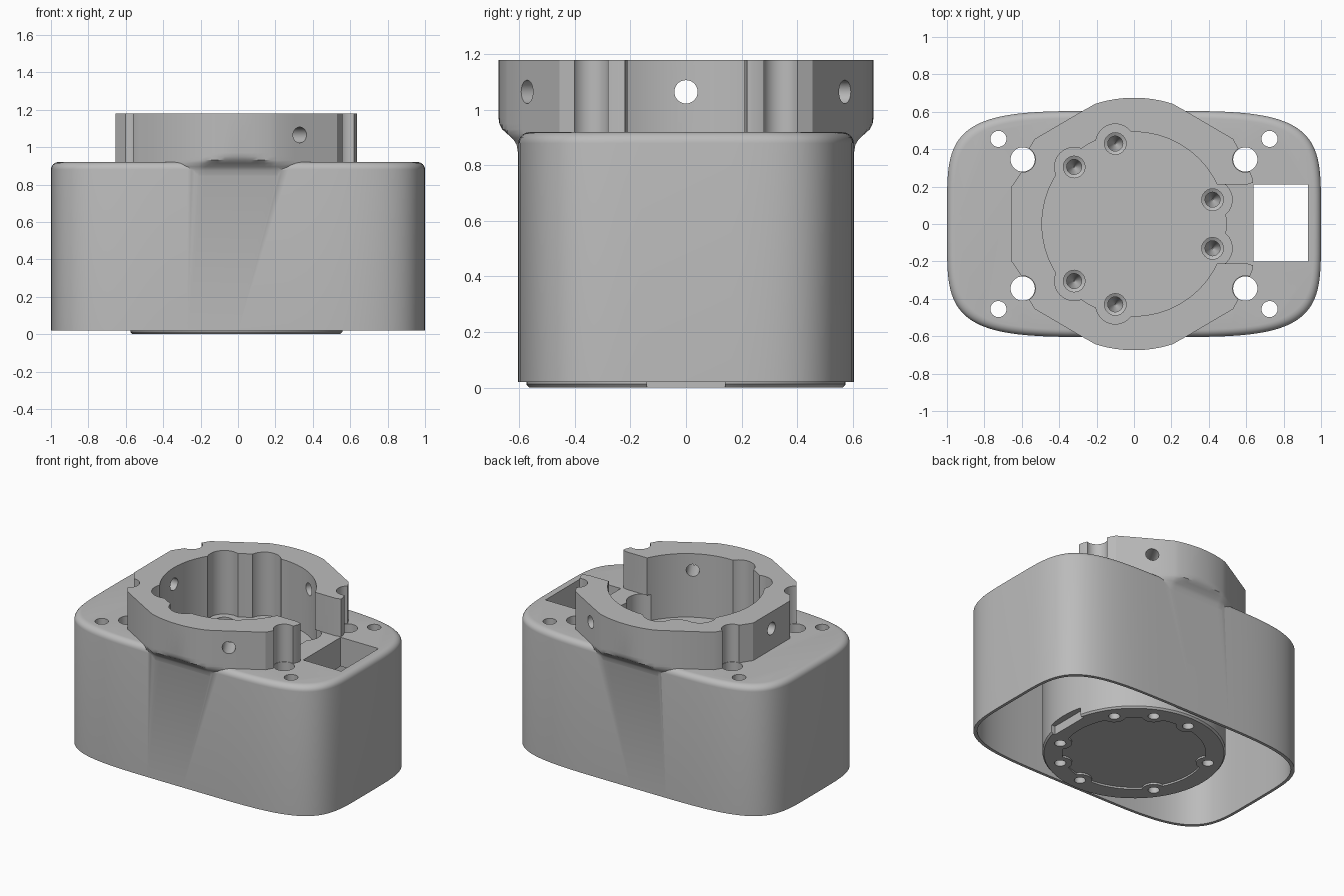
import bpy, bmesh
from math import sin, cos, pi, radians, copysign
from mathutils import Matrix, Vector

if "Cube" in bpy.data.objects:
    bpy.data.objects.remove(bpy.data.objects["Cube"], do_unlink=True)

grey = bpy.data.materials.new("plain grey")
grey.use_nodes = True
grey.diffuse_color = (0.5, 0.5, 0.5, 1)
grey.node_tree.nodes["Principled BSDF"].inputs["Base Color"].default_value = (0.5, 0.5, 0.5, 1)


def circle(r, cx=0, cy=0, n=32):
    return [(cx + r * cos(2 * pi * i / n), cy + r * sin(2 * pi * i / n)) for i in range(n)]


def oval(inset, n=128, power=4.6):
    """Rounded housing outline, pulled in by the inset."""
    def coord(v, half):
        return copysign(abs(v) ** (2 / power), v) * (half - inset)
    return [(coord(cos(2 * pi * i / n), 1.0), coord(sin(2 * pi * i / n), 0.605)) for i in range(n)]


def box(x0, x1, y0, y1):
    return [(x0, y0), (x1, y0), (x1, y1), (x0, y1)]


def loft(bm, layers, matrix=None):
    """Closed solid through (outline, z) layers from low to high."""
    rings = [[bm.verts.new(Vector((x, y, z))) for x, y in pts] for pts, z in layers]
    n = len(rings[0])
    for low, high in zip(rings, rings[1:]):
        for i in range(n):
            j = (i + 1) % n
            bm.faces.new((low[i], low[j], high[j], high[i]))
    bm.faces.new(rings[0][::-1])
    bm.faces.new(rings[-1])
    if matrix:
        bmesh.ops.transform(bm, matrix=matrix, verts=[v for r in rings for v in r])


def solid(name, *parts):
    """Object holding one or more separate lofted solids."""
    bm = bmesh.new()
    for part in parts:
        loft(bm, *part)
    mesh = bpy.data.meshes.new(name)
    bm.to_mesh(mesh)
    bm.free()
    mesh.materials.append(grey)
    ob = bpy.data.objects.new(name, mesh)
    bpy.context.collection.objects.link(ob)
    return ob


def combine(target, tool, operation):
    mod = target.modifiers.new("combine", "BOOLEAN")
    mod.operation, mod.solver, mod.object = operation, "EXACT", tool
    bpy.context.view_layer.objects.active = target
    bpy.ops.object.modifier_apply(modifier=mod.name)
    bpy.data.objects.remove(tool, do_unlink=True)


def prism(pts, z0, z1):
    return ([(pts, z0), (pts, z1)],)


corners = [(sx, sy) for sx in (-1, 1) for sy in (-1, 1)]

# Housing shell: rounded top edge, hollow underneath
edge = 0.04
rim = [(oval(edge * (1 - cos(a))), 0.88 + edge * sin(a)) for a in [i * pi / 12 for i in range(7)]]
housing = solid("housing", ([(oval(0), 0.02)] + rim,))
combine(housing, solid("hollow", prism(oval(0.02), -0.1, 0.72)), "DIFFERENCE")

# Inner drum reaching down to the base
drum = solid("drum", ([(circle(0.565, n=96), 0), (circle(0.575, n=96), 0.012),
                       (circle(0.575, n=96), 0.8)],))
combine(housing, drum, "UNION")

# Raised collar, its overhang blending into the walls
upper = [(0.635, 0), (0.635, 0.24), (0.62, 0.28), (0.59, 0.345), (0.53, 0.455), (0.3, 0.59)]
upper += [(0.675 * cos(radians(a)), 0.675 * sin(radians(a))) for a in range(72, 109, 3)]
upper += [(-0.3, 0.59), (-0.53, 0.455), (-0.6, 0.345), (-0.6, 0.28), (-0.655, 0.2)]
outline = upper + [(x, -y) for x, y in reversed(upper[1:])]


def clamped(limit):
    return [(x, max(-limit, min(limit, y))) for x, y in outline]


blend = [(0.59, 0.8), (0.606, 0.85), (0.61, 0.875), (0.623, 0.895), (0.645, 0.915),
         (0.662, 0.93), (0.672, 0.95), (0.676, 0.97), (0.676, 1.18)]
collar = solid("collar", ([(clamped(k), z) for k, z in blend],))
clearances = [prism(circle(0.068, 0.595 * sx, 0.345 * sy), 0.5, 1.3) for sx, sy in corners]
combine(collar, solid("clearance", *clearances), "DIFFERENCE")
gap = [(0.3, -0.21), (0.6, -0.21), (0.7, -0.24), (0.7, 0.24), (0.6, 0.21), (0.3, 0.21)]
combine(collar, solid("gap", prism(gap, 0.92, 1.3)), "DIFFERENCE")
combine(housing, collar, "UNION")

# Round pocket with a lobe at every screw
screws = [(0.42, 0.13), (-0.1, 0.43), (-0.32, 0.305)]
screws += [(x, -y) for x, y in screws]
combine(housing, solid("pocket", prism(circle(0.492, n=96), 0.74, 1.3)), "DIFFERENCE")
for x, y in screws:
    combine(housing, solid("lobe", prism(circle(0.105, x, y), 0.74, 0.92 if x > 0 else 1.3)), "DIFFERENCE")

# Stepped screw holes in the pocket floor
steps = [(0.003, 0.5), (0.04, 0.58), (0.04, 0.7), (0.058, 0.71), (0.058, 0.8)]
bores = [([(circle(r, x, y, 24), z) for r, z in steps],) for x, y in screws]
combine(housing, solid("bores", *bores), "DIFFERENCE")

# Openings through the top plate
plate_holes = [prism(circle(r, x * sx, y * sy), 0.6, 1.0) for sx, sy in corners
               for r, x, y in ((0.065, 0.595, 0.345), (0.043, 0.725, 0.455))]
window = prism(box(0.64, 0.93, -0.2, 0.21), 0.6, 1.0)
combine(housing, solid("openings", window, *plate_holes), "DIFFERENCE")

# Three radial holes in the collar wall
radial = []
for angle in (60, 180, 300):
    turn = Matrix.Rotation(radians(angle), 4, "Z") @ Matrix.Rotation(pi / 2, 4, "Y")
    radial.append(([(circle(0.042), 0.4), (circle(0.042), 0.8)], Matrix.Translation((0, 0, 1.065)) @ turn))
combine(housing, solid("radial_holes", *radial), "DIFFERENCE")

# Base: shallow recess around the bosses, screw holes and a side notch
spots = [(0.48 * cos(radians(a)), 0.48 * sin(radians(a))) for a in (35, 65, 95, 155, 215, 275, 305, 335)]
recess = solid("recess", prism(circle(0.45, n=96), -0.1, 0.012))
for x, y in spots:
    combine(recess, solid("boss", prism(circle(0.075, x, y), -0.2, 0.1)), "DIFFERENCE")
combine(housing, recess, "DIFFERENCE")
base_holes = [prism(circle(0.036, x, y, 24), -0.1, 0.15) for x, y in spots]
combine(housing, solid("base_holes", *base_holes), "DIFFERENCE")
combine(housing, solid("notch", prism(box(0.53, 0.7, -0.14, 0.14), -0.1, 0.06)), "DIFFERENCE")

bpy.ops.object.select_all(action="DESELECT")
housing.select_set(True)
bpy.context.view_layer.objects.active = housing
bpy.ops.object.shade_smooth_by_angle(angle=radians(28))
